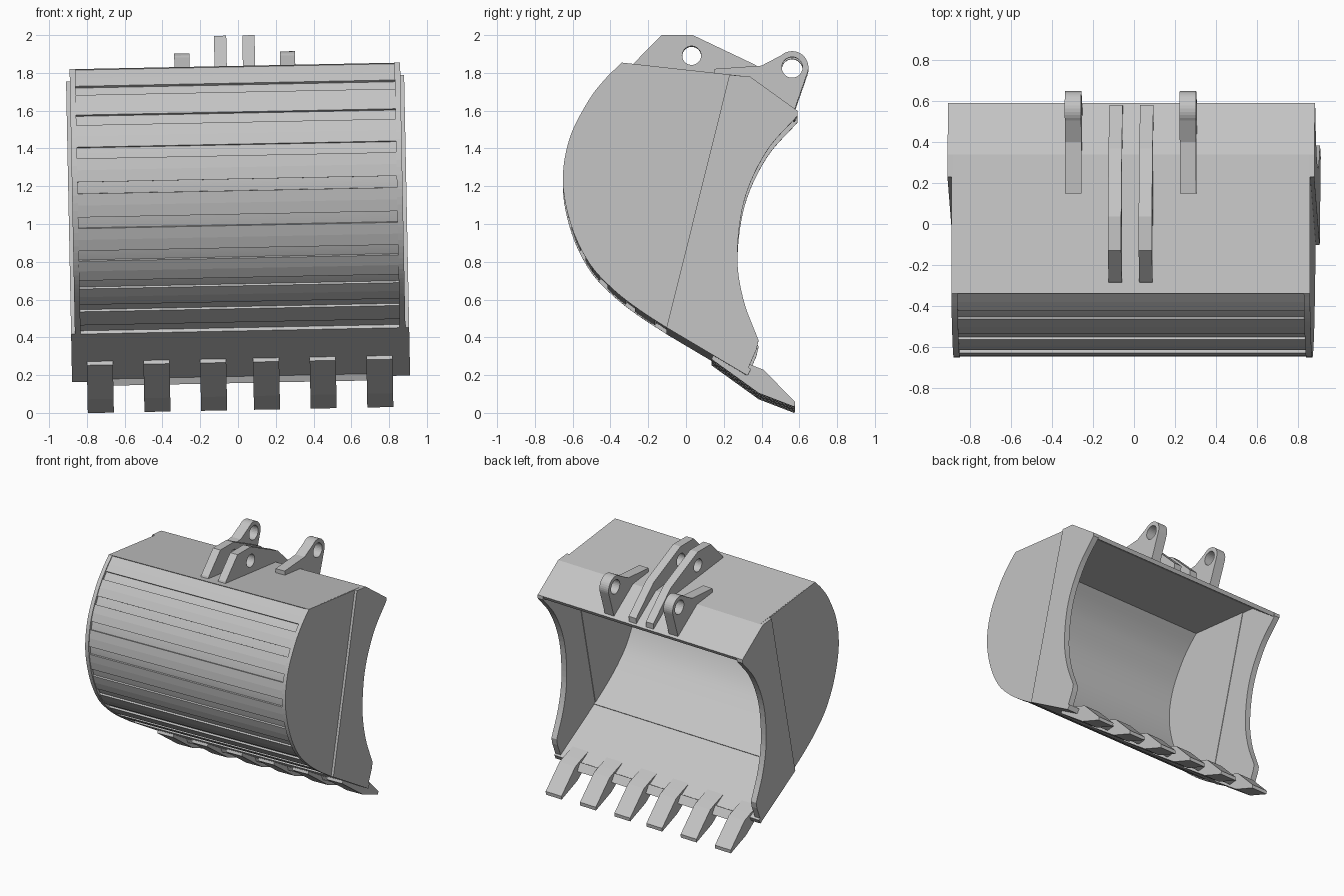
import bpy, bmesh
from math import sin, cos, pi
from mathutils import Vector, Matrix

if "Cube" in bpy.data.objects:
    bpy.data.objects.remove(bpy.data.objects["Cube"], do_unlink=True)

grey = bpy.data.materials.new("steel_grey")
grey.use_nodes = True
grey.diffuse_color = (0.55, 0.55, 0.55, 1)
grey.node_tree.nodes["Principled BSDF"].inputs["Base Color"].default_value = (0.55, 0.55, 0.55, 1)

# the whole bucket leans slightly sideways about its middle
LEAN = (Matrix.Translation((0, 0, 1)) @ Matrix.Rotation(-0.02, 4, 'Y')
        @ Matrix.Translation((0, 0, -1)))


def prism(name, outline, x, width, smooth=False):
    """Extrude a (y, z) outline along x, centred on x."""
    bm = bmesh.new()
    a, b = ([bm.verts.new((x + s * width / 2, p[0], p[1])) for p in outline] for s in (-1, 1))
    bm.faces.new(a)
    bm.faces.new(b[::-1])
    n = len(outline)
    for i in range(n):
        j = (i + 1) % n
        bm.faces.new((a[i], a[j], b[j], b[i]))
    bmesh.ops.recalc_face_normals(bm, faces=bm.faces)
    bm.transform(LEAN)
    me = bpy.data.meshes.new(name)
    bm.to_mesh(me)
    bm.free()
    me.materials.append(grey)
    ob = bpy.data.objects.new(name, me)
    bpy.context.collection.objects.link(ob)
    if smooth:
        bpy.ops.object.select_all(action='DESELECT')
        ob.select_set(True)
        bpy.context.view_layer.objects.active = ob
        bpy.ops.object.shade_smooth_by_angle(angle=0.5)
    return ob


def spline(points, steps=6):
    """Smooth curve through the given points."""
    p = [Vector(q) for q in points]
    p = [2 * p[0] - p[1]] + p + [2 * p[-1] - p[-2]]
    out = []
    for i in range(1, len(p) - 2):
        a, b, c, d = p[i - 1:i + 3]
        for k in range(steps):
            t = k / steps
            out.append(0.5 * (2 * b + (c - a) * t + (2 * a - 5 * b + 4 * c - d) * t * t
                              + (3 * b - a - 3 * c + d) * t ** 3))
    return out + [p[-2]]


def arc(cy, cz, r, start, end, n):
    return [(cy + r * cos(start + (end - start) * i / n), cz + r * sin(start + (end - start) * i / n))
            for i in range(n + 1)]


def drill(obs, cy, cz, r):
    """Cut one pin hole through several lugs."""
    cutter = prism("pin_cutter", arc(cy, cz, r, 0, 2 * pi, 28)[:-1], 0, 1.5)
    cutter.hide_render = True
    for ob in obs:
        mod = ob.modifiers.new("pin_hole", 'BOOLEAN')
        mod.operation, mod.solver, mod.object = 'DIFFERENCE', 'EXACT', cutter
        dg = bpy.context.evaluated_depsgraph_get()
        me = bpy.data.meshes.new_from_object(ob.evaluated_get(dg))
        ob.modifiers.clear()
        ob.data = me
    bpy.data.objects.remove(cutter, do_unlink=True)


# main profile
back = spline([(-0.34, 1.837), (-0.431, 1.747), (-0.52, 1.63), (-0.617, 1.434), (-0.652, 1.207),
               (-0.606, 0.969), (-0.51, 0.772), (-0.384, 0.635), (-0.25, 0.53), (-0.103, 0.434)])
mouth = spline([(0.59, 1.555), (0.426, 1.366), (0.31, 1.112), (0.272, 0.815), (0.304, 0.582),
                (0.384, 0.366)])
SPLIT_TOP, BEND, RIM, TOE = (0.23, 1.772), (0.34, 1.762), (0.59, 1.582), (0.315, 0.186)

lengths = [0.0]
for p, q in zip(back, back[1:]):
    lengths.append(lengths[-1] + (q - p).length)


def along(s, inset):
    """Point at arc length s on the back curve, moved inwards."""
    i = max(k for k in range(len(back) - 1) if lengths[k] <= max(s, 0))
    d = (back[i + 1] - back[i]).normalized()
    return back[i] + d * (s - lengths[i]) + Vector((-d.y, d.x)) * inset


# curved back shell
N = 40
stations = [lengths[-1] * i / N for i in range(N + 1)]
prism("back_shell", [along(s, 0.02) for s in stations] + [along(s, 0.045) for s in stations[::-1]],
      0, 1.74, True)

# wear slats separated by shallow grooves
for i in range(9):
    s0 = 0.0 if i == 0 else 0.155 + 0.19 * (i - 1) + 0.031
    s1 = 0.155 + 0.19 * i - 0.031
    ss = (s0, (s0 + s1) / 2, s1)
    prism("wear_slat", [along(s, 0.006) for s in ss] + [along(s, 0.024) for s in ss[::-1]], 0, 1.73)

# top plate and cutting edge
prism("top_plate", [back[0], BEND, RIM, (0.575, 1.555), (0.33, 1.732), (-0.32, 1.803)], 0, 1.74)
prism("cutting_edge", [back[-1], (0.325, 0.18), (0.345, 0.214), (-0.083, 0.468)], 0, 1.79)
prism("lip_nose", [(0.30, 0.2), (0.315, 0.158), (0.385, 0.165), (0.35, 0.225)], 0, 1.5)

# side walls: thin rear panel, thicker front plate
for side in (-1, 1):
    prism("rear_side_panel", back + [SPLIT_TOP], side * 0.86, 0.03)
    prism("front_side_plate", [SPLIT_TOP, BEND, RIM] + mouth + [(0.373, 0.318), TOE, back[-1]],
          side * 0.872, 0.046)

# digging teeth
tooth = [(0.15, 0.305), (0.135, 0.268), (0.385, 0.088), (0.575, 0.015), (0.578, 0.042),
         (0.41, 0.212), (0.34, 0.24)]
for side in (-1, 1):
    for x in (0.14, 0.44, 0.74):
        prism("tooth", tooth, side * x - 0.006, 0.138)

# mounting lugs on top
inner = [(-0.29, 1.82), (-0.28, 1.845), (-0.13, 1.998), (0.036, 1.998), (0.368, 1.84),
         (0.58, 1.635), (0.575, 1.58), (0.33, 1.75)]
outer = ([(0.15, 1.77), (0.15, 1.815), (0.4, 1.832)] + arc(0.562, 1.823, 0.086, 2.3, -0.3, 14)
         + [(0.57, 1.585), (0.34, 1.75)])
inner_lugs = [prism("inner_lug", inner, s * 0.075, 0.065) for s in (-1, 1)]
outer_lugs = [prism("outer_lug", outer, s * 0.28, 0.08) for s in (-1, 1)]
drill(inner_lugs, 0.03, 1.89, 0.05)
drill(outer_lugs, 0.562, 1.823, 0.055)
